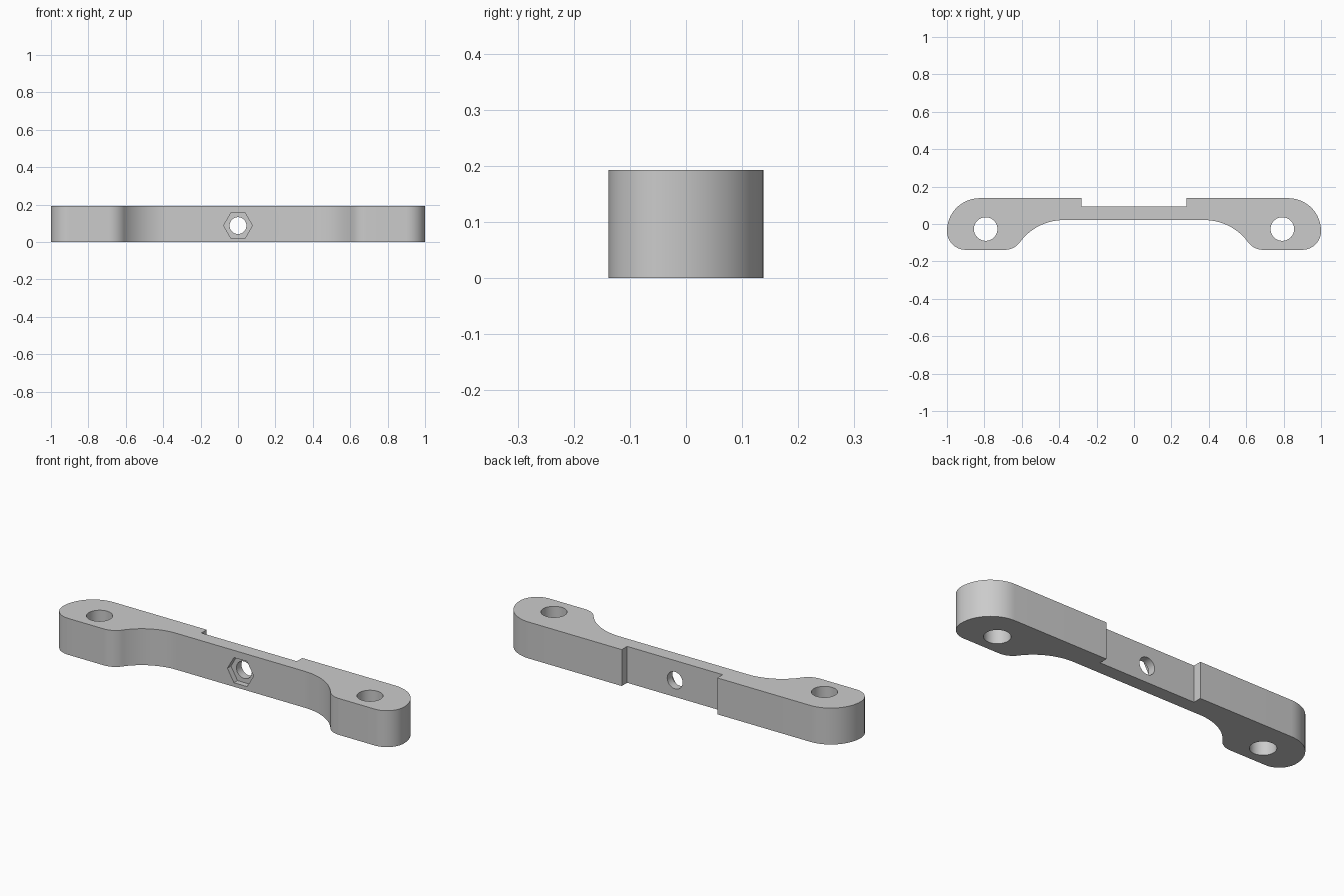
import bpy, bmesh
from math import sin, cos, radians, pi
from mathutils import Matrix

cube = bpy.data.objects.get("Cube")
if cube:
    bpy.data.objects.remove(cube, do_unlink=True)

HEIGHT = 0.193
BACK, FRONT = 0.138, -0.138    # outer faces in y
WAIST, NOTCH = 0.021, 0.093    # thin middle section in y
BOLT_Z = 0.088

grey = bpy.data.materials.new("satin grey")
grey.use_nodes = True
colour = (0.6, 0.6, 0.6, 1)
grey.diffuse_color = colour
grey.node_tree.nodes["Principled BSDF"].inputs["Base Color"].default_value = colour


def arc(cx, cy, r, a0, a1, n=16):
    """Points along an arc, angles in degrees."""
    angles = [radians(a0 + (a1 - a0) * i / n) for i in range(n + 1)]
    return [(cx + r * cos(a), cy + r * sin(a)) for a in angles]


def make_object(name, bm):
    bmesh.ops.recalc_face_normals(bm, faces=bm.faces[:])
    mesh = bpy.data.meshes.new(name)
    bm.to_mesh(mesh)
    bm.free()
    mesh.materials.append(grey)
    ob = bpy.data.objects.new(name, mesh)
    bpy.context.collection.objects.link(ob)
    return ob


def cutter(name, sides, radius, depth, matrix):
    bm = bmesh.new()
    bmesh.ops.create_cone(bm, cap_ends=True, segments=sides, radius1=radius,
                          radius2=radius, depth=depth, matrix=matrix)
    ob = make_object(name, bm)
    ob.hide_render = True
    return ob


# Right half of the outline: back notch, rounded end, foot, concave sweep to the waist
bend, r_foot, r_sweep = 53.5, 0.10, 0.291
foot_x = 0.69
sweep_x = foot_x - (r_foot + r_sweep) * sin(radians(bend))
half = [(0.28, NOTCH), (0.28, BACK)]
half += arc(0.825, BACK - 0.175, 0.175, 90, 0)
half += arc(0.90, FRONT + 0.10, 0.10, 0, -90)[1:]
half += arc(foot_x, FRONT + r_foot, r_foot, -90, -90 - bend)
half += arc(sweep_x, WAIST - r_sweep, r_sweep, 90 - bend, 90, 20)[1:]
outline = half + [(-x, y) for x, y in reversed(half)]

# Extruded bracket body
bm = bmesh.new()
base = bm.faces.new([bm.verts.new((x, y, 0)) for x, y in outline])
top = bmesh.ops.extrude_face_region(bm, geom=[base])["geom"]
bmesh.ops.translate(bm, vec=(0, 0, HEIGHT),
                    verts=[v for v in top if isinstance(v, bmesh.types.BMVert)])
body = make_object("bracket_bar", bm)

# Mounting holes, bolt hole and hexagonal nut recess
turn = Matrix.Rotation(pi / 2, 4, 'X')
hex_turn = turn @ Matrix.Rotation(pi / 6, 4, 'Z')
# put two hexagon corners on the x axis
probe = bmesh.new()
bmesh.ops.create_cone(probe, segments=6, radius1=1, radius2=1, depth=1, matrix=hex_turn)
if max(v.co.x for v in probe.verts) < 0.95:
    hex_turn = turn
probe.free()
cutters = [cutter("mount_hole_cutter", 48, 0.063, 1,
                  Matrix.Translation((s * 0.793, -0.027, 0.1))) for s in (-1, 1)]
cutters.append(cutter("bolt_hole_cutter", 40, 0.045, 1,
                      Matrix.Translation((0, 0, BOLT_Z)) @ turn))
cutters.append(cutter("nut_recess_cutter", 6, 0.077, 0.06,
                      Matrix.Translation((0, WAIST, BOLT_Z)) @ hex_turn))

bpy.ops.object.select_all(action='DESELECT')
body.select_set(True)
bpy.context.view_layer.objects.active = body
for c in cutters:
    mod = body.modifiers.new(c.name, 'BOOLEAN')
    mod.operation, mod.solver, mod.object = 'DIFFERENCE', 'EXACT', c
    bpy.ops.object.modifier_apply(modifier=mod.name)
    bpy.data.objects.remove(c, do_unlink=True)

bpy.ops.object.shade_smooth_by_angle(angle=radians(30))
